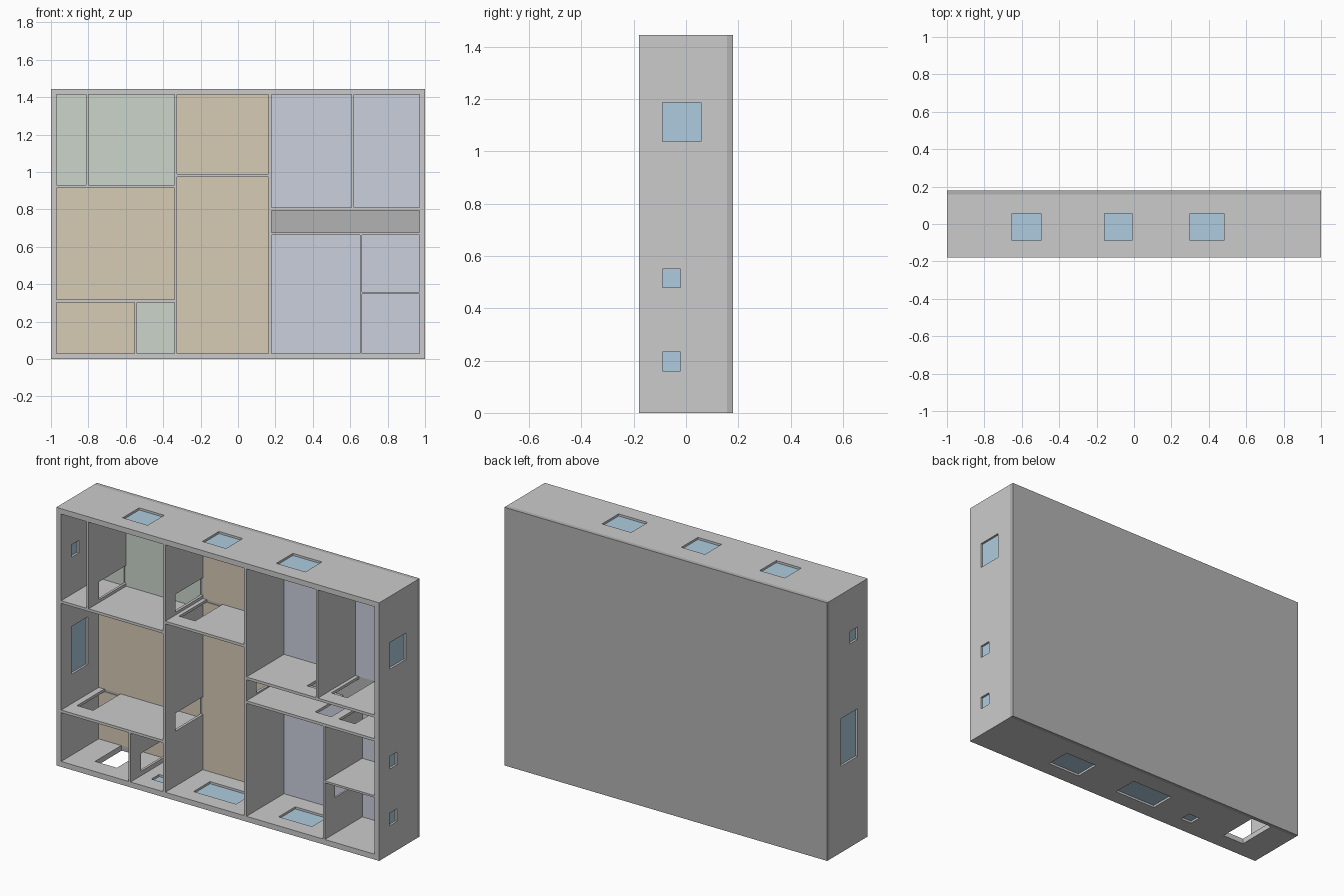
import bpy, bmesh
from mathutils import Matrix, Vector

if "Cube" in bpy.data.objects:
    bpy.data.objects.remove(bpy.data.objects["Cube"])

FRONT, SLAB, BACK = -0.179, 0.157, 0.179
HEAD, W, H = -0.089, 1.0, 1.445


def mat(name, col):
    m = bpy.data.materials.new(name)
    m.diffuse_color = (*col, 1)
    m.use_nodes = True
    m.node_tree.nodes["Principled BSDF"].inputs["Base Color"].default_value = m.diffuse_color
    return m


def boxes(name, items, material=None):
    """One object from boxes given as (x0, x1, y0, y1, z0, z1)."""
    bm = bmesh.new()
    for x0, x1, y0, y1, z0, z1 in items:
        c = Vector(((x0 + x1) / 2, (y0 + y1) / 2, (z0 + z1) / 2))
        s = Matrix.Diagonal((x1 - x0, y1 - y0, z1 - z0, 1))
        bmesh.ops.create_cube(bm, size=1, matrix=Matrix.Translation(c) @ s)
    me = bpy.data.meshes.new(name)
    bm.to_mesh(me)
    bm.free()
    ob = bpy.data.objects.new(name, me)
    bpy.context.collection.objects.link(ob)
    if material:
        me.materials.append(material)
    return ob


def cut(ob, name, items):
    cutter = boxes(name, items)
    cutter.hide_render = True
    mod = ob.modifiers.new(name, 'BOOLEAN')
    mod.operation, mod.solver, mod.object = 'DIFFERENCE', 'EXACT', cutter
    bpy.context.view_layer.objects.active = ob
    bpy.ops.object.modifier_apply(modifier=name)
    bpy.data.objects.remove(cutter)


beige = mat("beige_floor", (0.68, 0.60, 0.46))
green = mat("green_floor", (0.60, 0.66, 0.60))
blue = mat("blue_floor", (0.60, 0.63, 0.73))
glass = mat("glass", (0.42, 0.60, 0.73))
grey = mat("slab_grey", (0.45, 0.45, 0.45))

# Rooms: x0, x1, z0, z1, floor material
rooms = {
    "north_west_closet": (-0.97, -0.813, 0.93, 1.415, green),
    "north_west_room": (-0.80, -0.34, 0.93, 1.415, green),
    "north_room": (-0.325, 0.163, 0.988, 1.415, beige),
    "north_bedroom": (0.178, 0.607, 0.81, 1.415, blue),
    "north_east_bedroom": (0.62, 0.97, 0.81, 1.415, blue),
    "west_room": (-0.97, -0.34, 0.318, 0.915, beige),
    "entry": (-0.97, -0.553, 0.03, 0.303, beige),
    "washroom": (-0.54, -0.34, 0.03, 0.303, green),
    "main_room": (-0.325, 0.163, 0.03, 0.973, beige),
    "corridor": (0.178, 0.97, 0.677, 0.795, None),
    "south_bedroom": (0.178, 0.653, 0.03, 0.662, blue),
    "east_bath": (0.663, 0.97, 0.358, 0.662, blue),
    "south_east_bath": (0.663, 0.97, 0.03, 0.347, blue),
}

# Inner doors: centre of opening, in walls facing z or x (plus the outer entry)
doors_z = [(-0.885, 0.31), (-0.253, 0.98), (0.54, 0.803), (0.69, 0.803),
           (0.59, 0.67), (0.737, 0.67)]
doors_x = [(-0.807, 0.996), (-0.333, 1.054), (-0.333, 0.388),
           (-0.547, 0.105), (0.17, 0.736), (0.658, 0.28)]
D, T, B = 0.05, 0.018, SLAB + 0.02
openings = [(x - D, x + D, HEAD, B, z - T, z + T) for x, z in doors_z]
openings += [(x - T, x + T, HEAD, B, z - D, z + D) for x, z in doors_x]
openings.append((-0.83, -0.695, HEAD + 0.01, B, -0.01, 0.04))

# Windows in the outer walls: wall mid position, range along wall, sill
BIG, SMALL, MID = 0.057, -0.021, 0.015
win_z = [(H - MID, -0.652, -0.497, BIG), (H - MID, -0.158, -0.011, BIG),
         (H - MID, 0.30, 0.48, BIG), (MID, 0.315, 0.52, BIG),
         (MID, -0.213, 0.05, BIG), (MID, -0.474, -0.404, SMALL)]
win_x = [(W - MID, 0.161, 0.232, SMALL), (W - MID, 0.479, 0.55, SMALL),
         (W - MID, 1.038, 1.186, BIG), (MID - W, 0.483, 0.75, BIG),
         (MID - W, 1.138, 1.208, SMALL)]


def window_boxes(t):
    return ([(a, b, HEAD, s, z - t, z + t) for z, a, b, s in win_z] +
            [(x - t, x + t, HEAD, s, a, b) for x, a, b, s in win_x])


# Walls: one block with rooms, then doors and windows, cut out
walls = boxes("walls", [(-W, W, FRONT, SLAB, 0, H)])
cut(walls, "room_cutter", [(a, b, FRONT - 0.1, SLAB + 0.1, c, d)
                           for a, b, c, d, _ in rooms.values()])
cut(walls, "opening_cutter", openings + window_boxes(0.025))

# Base slab, room floors and glass panes
boxes("slab", [(-W, W, SLAB, BACK, 0, H)], grey)
for name, (a, b, c, d, m) in rooms.items():
    if m:
        boxes(name + "_floor", [(a, b, SLAB - 0.004, SLAB, c, d)], m)
boxes("window_panes", window_boxes(0.003), glass)
